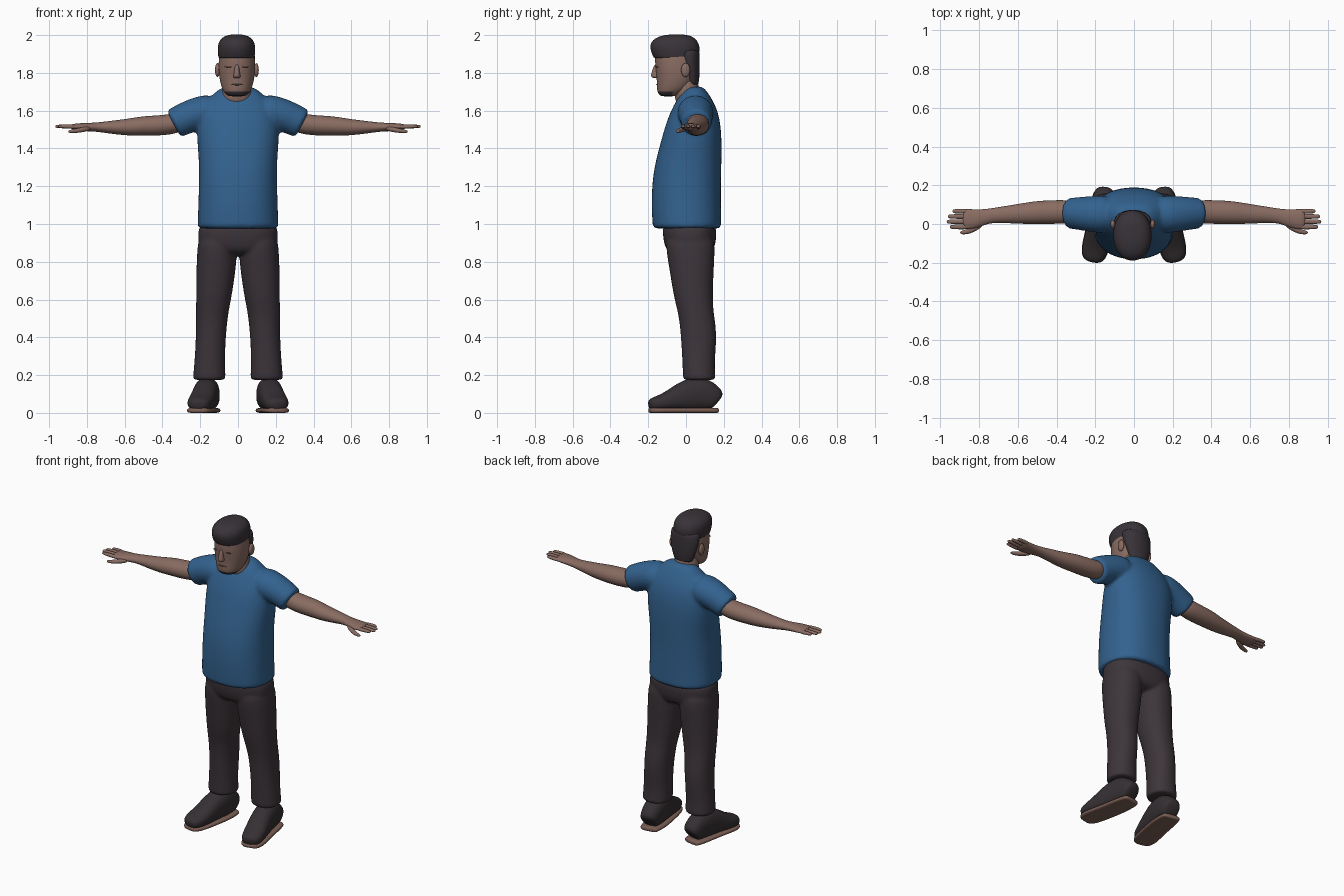
import bpy, bmesh, math
from mathutils import Vector

if "Cube" in bpy.data.objects:
    bpy.data.objects.remove(bpy.data.objects["Cube"])

UP = Vector((0, 0, 1))


def material(name, rgb):
    mat = bpy.data.materials.new(name)
    mat.use_nodes = True
    mat.diffuse_color = (*rgb, 1)
    mat.node_tree.nodes["Principled BSDF"].inputs["Base Color"].default_value = (*rgb, 1)
    return mat


skin = material("skin", (0.25, 0.15, 0.122))
blue = material("blue shirt", (0.033, 0.122, 0.275))
charcoal = material("charcoal trousers", (0.046, 0.035, 0.042))
dark_hair = material("dark hair", (0.04, 0.033, 0.04))
shoe_dark = material("dark shoe", (0.036, 0.029, 0.033))
sole_brown = material("sole brown", (0.2, 0.115, 0.09))
lip_brown = material("lip brown", (0.15, 0.075, 0.06))


def loft(bm, sections, hint=(1, 0, 0), axis=None, power=2.0, count=16):
    """Closed tube through sections (x, y, z, half width, half depth)."""
    centres = [Vector(s[:3]) for s in sections]
    rings = []
    for i, (c, s) in enumerate(zip(centres, sections)):
        t = axis or (centres[min(i + 1, len(centres) - 1)] - centres[max(i - 1, 0)])
        t = t.normalized()
        u = Vector(hint)
        u = (u - t * u.dot(t)).normalized()
        v = t.cross(u)
        ring = []
        for k in range(count):
            a = math.tau * (k + 0.5) / count
            p, q = math.cos(a), math.sin(a)
            p = math.copysign(abs(p) ** (2 / power), p)
            q = math.copysign(abs(q) ** (2 / power), q)
            ring.append(bm.verts.new(c + u * p * s[3] + v * q * s[4]))
        rings.append(ring)
    for lo, hi in zip(rings, rings[1:]):
        for k in range(count):
            n = (k + 1) % count
            bm.faces.new((lo[k], lo[n], hi[n], hi[k]))
    bm.faces.new(rings[0])
    bm.faces.new(rings[-1])


def upright(bm, x, rows, **kw):
    """Loft with level rings from rows (z, y, half width, half depth)."""
    loft(bm, [(x, y, z, a, b) for z, y, a, b in rows], axis=UP, **kw)


def flip(sections, side):
    return [(s[0] * side, *s[1:]) for s in sections]


def finish(name, bm, mats, voxel=0.0, subdivide=2):
    bmesh.ops.recalc_face_normals(bm, faces=bm.faces)
    mesh = bpy.data.meshes.new(name)
    bm.to_mesh(mesh)
    bm.free()
    for m in mats:
        mesh.materials.append(m)
    for p in mesh.polygons:
        p.use_smooth = True
    obj = bpy.data.objects.new(name, mesh)
    bpy.context.collection.objects.link(obj)
    if subdivide:
        sub = obj.modifiers.new("round", "SUBSURF")
        sub.levels = sub.render_levels = subdivide
    if voxel:
        # Fuse the overlapping tubes into one garment
        fuse = obj.modifiers.new("fuse", "REMESH")
        fuse.mode = "VOXEL"
        fuse.voxel_size = voxel
        fuse.use_smooth_shade = True
        relax = obj.modifiers.new("relax", "SMOOTH")
        relax.factor, relax.iterations = 0.5, 4
    return obj


def ellipsoid(name, mat, centre, radii):
    bm = bmesh.new()
    bmesh.ops.create_uvsphere(bm, u_segments=16, v_segments=10, radius=1)
    for v in bm.verts:
        v.co = Vector(centre) + Vector(a * b for a, b in zip(v.co, radii))
    return finish(name, bm, [mat], subdivide=0)


# Shirt: torso and two sleeves
bm = bmesh.new()
upright(bm, 0, [
    (.973, .006, .215, .182), (.985, .006, .217, .183), (1.1, 0, .211, .186),
    (1.25, .004, .208, .182), (1.35, .016, .209, .174), (1.45, .03, .219, .16),
    (1.55, .04, .217, .142), (1.62, .045, .19, .115), (1.67, .045, .152, .088),
    (1.705, .047, .112, .062), (1.73, .048, .075, .04)], power=2.3, count=24)
sleeve = [(.1, .05, 1.6, .1, .095), (.2, .05, 1.59, .098, .092),
          (.28, .055, 1.56, .087, .086), (.33, .055, 1.535, .081, .083),
          (.343, .055, 1.528, .079, .082)]
for side in (1, -1):
    loft(bm, flip(sleeve, side), hint=(0, 1, 0))
finish("shirt", bm, [blue], voxel=.011)

# Trousers: hips and two legs
bm = bmesh.new()
upright(bm, 0, [(.83, .022, .17, .105), (.88, .02, .212, .135),
                (.95, .02, .214, .145), (1.02, .015, .205, .14)], power=2.4, count=24)
leg = [(.172, .07, .086, .086), (.185, .07, .088, .088), (.26, .066, .083, .086),
       (.36, .068, .08, .094), (.46, .064, .083, .097), (.54, .05, .088, .096),
       (.62, .038, .096, .106), (.75, .03, .106, .118), (.86, .024, .108, .132),
       (.96, .02, .105, .13)]
lean = [.152, .152, .15, .146, .141, .136, .127, .117, .11, .105]
for side in (1, -1):
    rows = [(x * side, y, z, a, b) for x, (z, y, a, b) in zip(lean, leg)]
    loft(bm, rows, axis=UP, power=2.2)
finish("trousers", bm, [charcoal], voxel=.009)

# Shoes with thin soles, toes turned out
shoe = [(.15, .17, .06, .045, .045), (.153, .155, .075, .057, .066),
        (.16, .09, .1, .066, .092), (.168, .03, .1, .068, .092),
        (.182, -.045, .078, .068, .07), (.198, -.115, .055, .07, .047),
        (.21, -.17, .046, .062, .038), (.216, -.198, .04, .036, .026)]
for side, word in ((1, "left"), (-1, "right")):
    bm = bmesh.new()
    loft(bm, flip(shoe, side), power=2.4)
    finish(word + "_shoe", bm, [shoe_dark])
    bm = bmesh.new()
    sole = [(x, y, .013, a + .003, .014) for x, y, z, a, b in shoe]
    loft(bm, flip(sole, side), power=3.5)
    finish(word + "_sole", bm, [sole_brown])

# Arms with flat hands, four fingers and a thumb
arm = [(.28, .065, 1.54, .06, .055), (.4, .062, 1.521, .063, .055),
       (.5, .06, 1.52, .061, .053), (.58, .053, 1.512, .054, .046),
       (.68, .048, 1.512, .043, .034), (.75, .042, 1.513, .037, .024),
       (.8, .03, 1.513, .046, .023), (.85, .025, 1.514, .054, .019),
       (.888, .025, 1.515, .052, .014)]
thumb = [(.78, .005, 1.508, .018, .016), (.84, -.034, 1.496, .016, .014),
         (.875, -.043, 1.491, .013, .011), (.9, -.045, 1.489, .008, .007)]
for side, word in ((1, "left"), (-1, "right")):
    bm = bmesh.new()
    loft(bm, flip(arm, side), hint=(0, 1, 0))
    loft(bm, flip(thumb, side), hint=(0, 1, 0), count=8)
    for i, tip in enumerate((.952, .968, .962, .938)):
        y = -.015 + .027 * i
        finger = [(.85, y, 1.514, .014, .012), (.9, y, 1.516, .014, .012),
                  (tip - .012, y, 1.517, .012, .01), (tip, y, 1.516, .008, .006)]
        loft(bm, flip(finger, side), hint=(0, 1, 0), count=8)
    finish(word + "_arm", bm, [skin])

# Neck
MID = -.006
bm = bmesh.new()
upright(bm, MID, [(1.6, .03, .07, .065), (1.66, .01, .083, .072),
                  (1.7, .006, .078, .066), (1.8, 0, .07, .06)])
finish("neck", bm, [skin])

# Head, with a beard along the chin
bm = bmesh.new()
upright(bm, MID, [
    (1.675, -.095, .04, .035), (1.685, -.09, .058, .054), (1.7, -.078, .07, .074),
    (1.72, -.065, .08, .09), (1.755, -.053, .09, .102), (1.8, -.05, .097, .109),
    (1.85, -.05, .098, .115), (1.9, -.052, .094, .112), (1.94, -.055, .08, .1),
    (1.97, -.055, .045, .06)], power=2.15, count=24)
for f in bm.faces:
    c = f.calc_center_median()
    if c.z < 1.705 and c.y < -.08:
        f.material_index = 1
finish("head", bm, [skin, dark_hair])

# Hair: swept top and close-cropped back
bm = bmesh.new()
upright(bm, MID - .002, [
    (1.874, -.055, .092, .112), (1.882, -.055, .097, .118), (1.91, -.056, .1, .13),
    (1.945, -.06, .1, .133), (1.975, -.06, .09, .118), (1.995, -.055, .064, .086),
    (2.004, -.05, .03, .04)], power=2.15, count=24)
finish("hair_top", bm, [dark_hair])
bm = bmesh.new()
upright(bm, MID, [(1.73, .034, .056, .028), (1.745, .034, .066, .034),
                  (1.79, .032, .081, .041), (1.84, .024, .096, .05),
                  (1.9, .012, .099, .062), (1.93, .008, .09, .06)])
finish("hair_back", bm, [dark_hair])

# Nose, mouth, brows and ears
bm = bmesh.new()
upright(bm, MID, [(1.772, -.158, .019, .018), (1.782, -.163, .021, .025),
                  (1.8, -.161, .016, .023), (1.85, -.155, .011, .014)], count=10)
finish("nose", bm, [skin])
ellipsoid("mouth", lip_brown, (MID, -.151, 1.738), (.03, .007, .004))
for side, word in ((1, "left"), (-1, "right")):
    ellipsoid(word + "_brow", lip_brown, (MID + side * .042, -.153, 1.832), (.023, .006, .003))
    ellipsoid(word + "_ear", skin, (MID + side * .103, -.002, 1.815), (.013, .024, .037))
